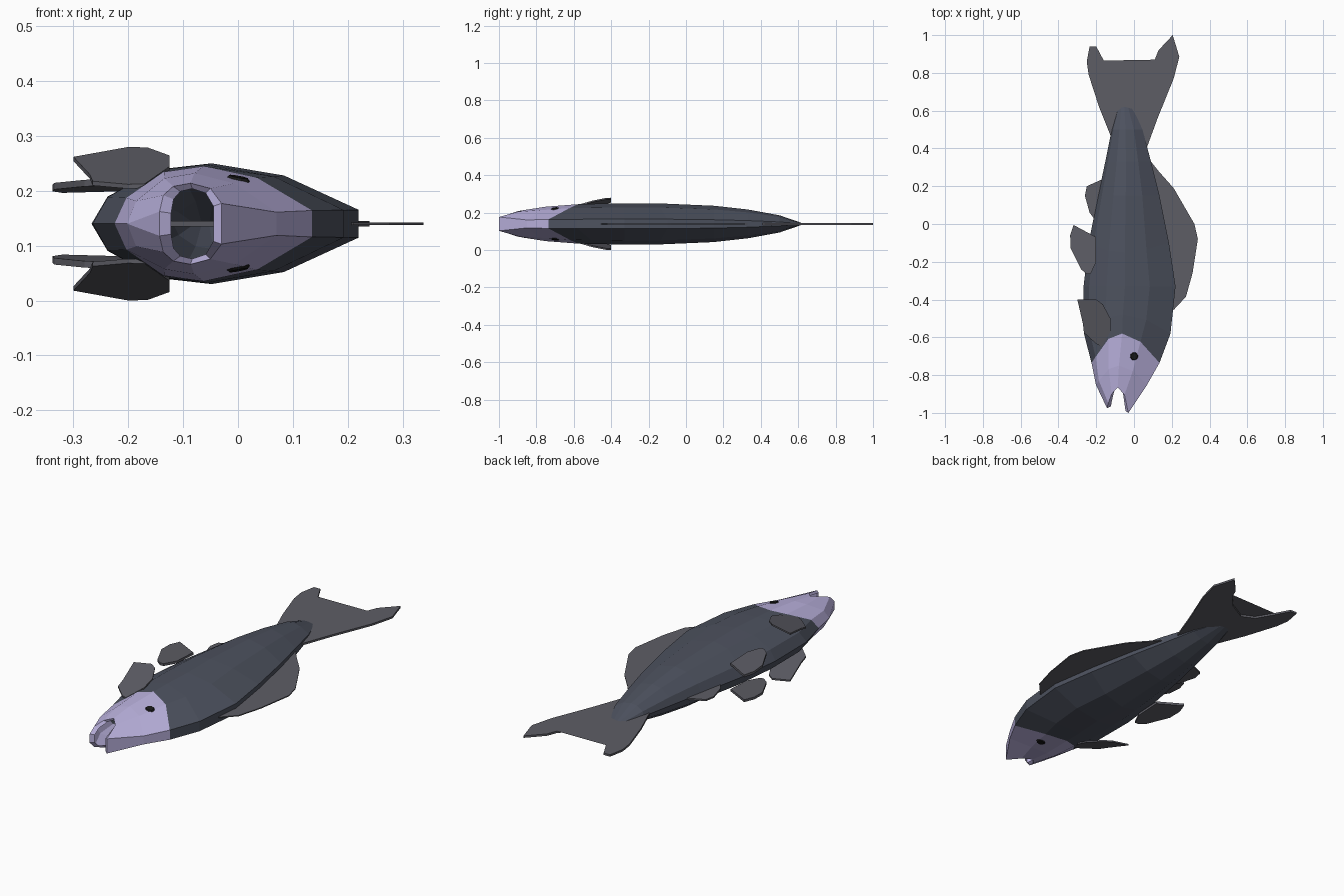
import bpy, bmesh
from mathutils import Vector
from mathutils.bvhtree import BVHTree

if "Cube" in bpy.data.objects:
    bpy.data.objects.remove(bpy.data.objects["Cube"])

ZC = 0.14  # mid plane of the fish, which lies on its side


def material(name, rgb):
    m = bpy.data.materials.new(name)
    m.diffuse_color = (*rgb, 1)
    m.use_nodes = True
    m.node_tree.nodes["Principled BSDF"].inputs["Base Color"].default_value = m.diffuse_color
    return m


SKIN = material("scales", (0.075, 0.085, 0.115))
PALE = material("pale_head", (0.50, 0.45, 0.74))
FIN = material("fin_membrane", (0.11, 0.11, 0.13))
DARK = material("eye_dark", (0.01, 0.01, 0.01))


def finish(name, bm, mat):
    me = bpy.data.meshes.new(name)
    bm.to_mesh(me)
    ob = bpy.data.objects.new(name, me)
    bpy.context.collection.objects.link(ob)
    me.materials.append(mat)
    return ob


# Half cross-sections from belly to back: (u across, height, sweep)
BODY = [(0, 0, 0), (.06, .45, .2), (.25, .90, .82), (.45, 1, 1), (.72, .8, .72), (1, .23, 0)]
MOUTH = [(0, .3, 0), (.06, .7, .25), (.22, .92, .7), (.5, 1, 1), (.82, .87, .7), (1, .5, 0)]


def ring(bm, y_edge, y_mid, x0, x1, h, prof=BODY, tilt=0):
    pts = [(x0 + (x1 - x0) * u, y_edge + (y_mid - y_edge) * s + tilt * u * (1 - s), h * k)
           for u, k, s in prof]
    lower = [(x, y, -z) for x, y, z in reversed(pts)]
    return [bm.verts.new((x, y, ZC + z)) for x, y, z in pts + lower]


def loft(rings, cap=False):
    bm = bmesh.new()
    loops = [ring(bm, *r) for r in rings]
    for a, b in zip(loops, loops[1:]):
        for i in range(len(a)):
            j = (i + 1) % len(a)
            bm.faces.new((a[i], a[j], b[j], b[i]))
    if cap:
        bm.faces.new(loops[-1])
    bmesh.ops.remove_doubles(bm, verts=bm.verts[:], dist=0.0004)
    return bm


# Head with open mouth, and body sharing the gill ring
gill = (-.735, -.58, -.225, .135, .105)
head_bm = loft([
    (-.965, -.85, -.122, -.045, .064, MOUTH, -.025),
    (-.975, -.865, -.143, -.03, .074, MOUTH, -.025),
    (-.85, -.75, -.202, .07, .092),
    gill])
head_tree = BVHTree.FromBMesh(head_bm)
finish("head", head_bm, PALE)

finish("body", loft([
    gill,
    (-.58, -.48, -.265, .193, .108),
    (-.33, -.33, -.267, .22, .11),
    (-.1, -.15, -.24, .185, .11),
    (.15, .15, -.19, .135, .097),
    (.33, .33, -.152, .09, .077),
    (.50, .50, -.118, .045, .046),
    (.625, .625, -.085, -.012, .003)], cap=True), SKIN)


# Flat fins: an outline given thickness; height(x, y) tilts the plate
def fin(name, outline, half, height=lambda x, y: 0, side=1):
    bm = bmesh.new()
    top, low = [[bm.verts.new((x, y, ZC + side * height(x, y) + d)) for x, y in outline]
                for d in (half, -half)]
    bm.faces.new(top)
    bm.faces.new(low[::-1])
    for i in range(len(top)):
        j = (i + 1) % len(top)
        bm.faces.new((top[i], low[i], low[j], top[j]))
    bmesh.ops.triangulate(bm, faces=[f for f in bm.faces if len(f.verts) > 4])
    bmesh.ops.recalc_face_normals(bm, faces=bm.faces[:])
    finish(name, bm, FIN)


fin("tail_fin", [(-.03, .4), (.07, .41), (.125, .56), (.21, .77), (.24, .885), (.205, 1), (.13, .92),
                 (.11, .87), (.045, .80), (-.045, .75), (-.11, .78), (-.16, .865), (-.20, .94),
                 (-.235, .94), (-.25, .86), (-.24, .79), (-.185, .62), (-.125, .47)], .005)
fin("dorsal_fin", [(.09, .33), (.13, .28), (.21, .19), (.32, 0), (.338, -.08), (.31, -.26),
                   (.275, -.385), (.21, -.455), (.15, -.4), (.1, 0)], .0025)
fin("anal_fin", [(-.16, .24), (-.25, .20), (-.26, .15), (-.235, .06), (-.205, .02), (-.15, .1)], .004)

PELVIC = [(-.2, -.07), (-.32, -.005), (-.338, -.06), (-.335, -.13), (-.28, -.24), (-.25, -.265),
          (-.23, -.265), (-.2, -.2)]
PECTORAL = [(-.3, -.4), (-.2, -.4), (-.165, -.425), (-.125, -.5), (-.125, -.57), (-.17, -.65),
            (-.2, -.635), (-.265, -.575), (-.27, -.53)]

# Paired fins and eyes on both flanks
for side, tag in ((1, "upper"), (-1, "lower")):
    fin("pelvic_fin_" + tag, PELVIC, .006, lambda x, y: .067 - .05 * (y + .1), side)
    fin("pectoral_fin_" + tag, PECTORAL, .004,
        lambda x, y: min(.136, .136 + .18 * (x + .2) + .29 * (y + .4)), side)
    hit, normal, _, _ = head_tree.ray_cast(Vector((0, -.7, ZC + side)), Vector((0, 0, -side)))
    bm = bmesh.new()
    bmesh.ops.create_cone(bm, cap_ends=True, segments=8, radius1=.025, radius2=.018, depth=.008)
    eye = finish("eye_" + tag, bm, DARK)
    eye.location = hit
    eye.rotation_euler = normal.to_track_quat('Z', 'Y').to_euler()
